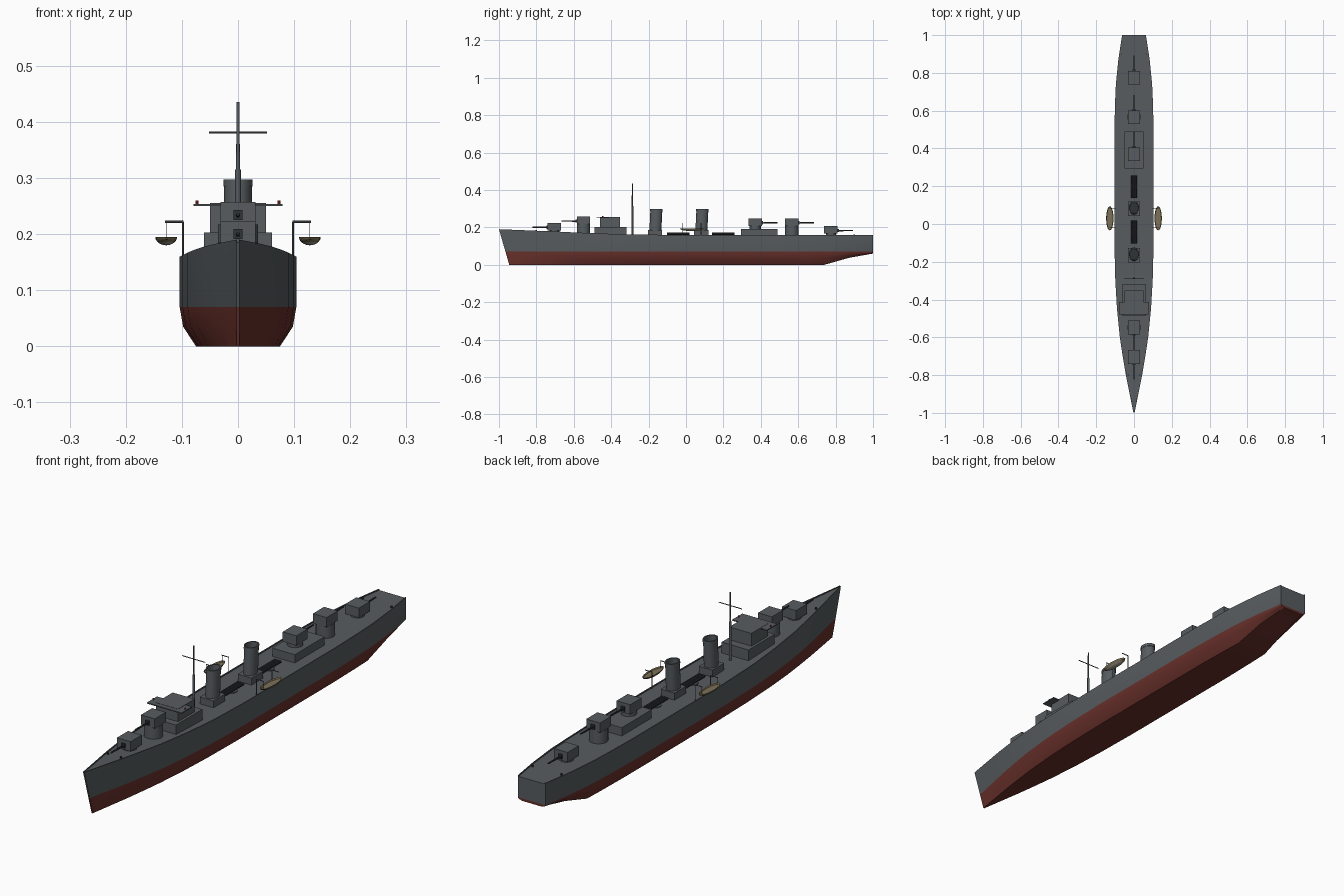
import bpy, bmesh, math
from mathutils import Matrix, Vector

if "Cube" in bpy.data.objects:
    bpy.data.objects.remove(bpy.data.objects["Cube"])


def material(name, rgb):
    m = bpy.data.materials.new(name)
    m.diffuse_color = (*rgb, 1)
    m.use_nodes = True
    m.node_tree.nodes["Principled BSDF"].inputs["Base Color"].default_value = m.diffuse_color
    return m


GREY = material("hull_grey", (0.095, 0.107, 0.115))
RED = material("underwater_red", (0.14, 0.03, 0.024))
DARK = material("dark_metal", (0.03, 0.034, 0.037))
TAN = material("boat_tan", (0.2, 0.165, 0.095))
CREAM = material("boat_cream", (0.36, 0.34, 0.27))
LAMP = material("lamp_red", (0.4, 0.03, 0.03))


def finish(name, bm, *mats):
    bmesh.ops.recalc_face_normals(bm, faces=bm.faces)
    me = bpy.data.meshes.new(name)
    bm.to_mesh(me)
    bm.free()
    for m in mats:
        me.materials.append(m)
    ob = bpy.data.objects.new(name, me)
    bpy.context.collection.objects.link(ob)
    return ob


def box(name, x, y, z, mat=GREY, slope=0):
    """Box from (min, max) pairs; slope pulls the top edge back on the +y side."""
    bm = bmesh.new()
    bmesh.ops.create_cube(bm, size=1)
    for v in bm.verts:
        front_top = v.co.y > 0 and v.co.z > 0
        v.co = [r[0] if c < 0 else r[1] for c, r in zip(v.co, (x, y, z))]
        if slope and (v.co.y == (y[1] if slope > 0 else y[0])) and v.co.z == z[1]:
            v.co.y -= slope
    return finish(name, bm, mat)


def rod(name, a, b, r, mat=GREY, r2=None, sides=16):
    """Cylinder or cone between two points."""
    a, b = Vector(a), Vector(b)
    d = b - a
    bm = bmesh.new()
    M = Matrix.Translation((a + b) / 2) @ d.to_track_quat('Z', 'Y').to_matrix().to_4x4()
    bmesh.ops.create_cone(bm, cap_ends=True, segments=sides, radius1=r,
                          radius2=r if r2 is None else r2, depth=d.length, matrix=M)
    return finish(name, bm, mat)


# Hull: stations of (y, half beam, deck height, keel height)
stations = [(-1, .003, .19, 0), (-.9, .023, .186, 0), (-.8, .043, .182, 0), (-.7, .06, .178, 0),
            (-.6, .075, .173, 0), (-.45, .09, .167, 0), (-.3, .099, .162, 0), (-.1, .104, .16, 0),
            (.2, .104, .16, 0), (.5, .104, .16, 0), (.65, .1, .16, 0), (.74, .096, .16, 0),
            (.87, .083, .16, .037), (1, .063, .16, .06)]
bm = bmesh.new()
rings = []
for y, w, zd, zk in stations:
    lip = min(.004, w * .4)
    half = [(.72 * w, zk), (.94 * w, zk + (.07 - zk) * .5), (w, .07),
            (w, zd), (w - lip, zd), (w - lip, zd - .004)]
    rake = .055 * max(0, (-.4 - y) / .6)
    pts = half + [(-x, z) for x, z in reversed(half)]
    rings.append([bm.verts.new((x, y + rake * (1 - z / zd), z)) for x, z in pts])
for a, b in zip(rings, rings[1:]):
    for i in range(len(a)):
        j = (i + 1) % len(a)
        bm.faces.new((a[i], a[j], b[j], b[i]))
bm.faces.new(rings[0])
bm.faces.new(rings[-1])
# cut the stem and transom caps at the waterline, then paint by height
bmesh.ops.bisect_plane(bm, geom=bm.verts[:] + bm.edges[:] + bm.faces[:], dist=1e-5,
                       plane_co=(0, 0, .07), plane_no=(0, 0, 1))
for f in bm.faces:
    f.material_index = int(f.calc_center_median().z < .07)
finish("hull", bm, GREY, RED)


# Guns: shield, pedestal, barrel
def gun(name, y, z, d, deck, base_r):
    rod(name + "_pedestal", (0, y, deck - .008), (0, y, z), base_r, sides=20)
    box(name + "_shield", (-.031, .031), (y - .036, y + .036), (z, z + .04), slope=.007 * d)
    rod(name + "_barrel", (0, y + d * .025, z + .016), (0, y + d * .118, z + .018), .0042, DARK, .003, 10)
    box(name + "_breech", (-.008, .008), sorted((y + d * .03, y + d * .042)), (z + .008, z + .026), DARK)


gun("bow_gun", -.704, .183, -1, .174, .027)
gun("raised_bow_gun", -.548, .217, -1, .167, .036)
gun("deckhouse_gun", .37, .207, 1, .19, .03)
gun("raised_stern_gun", .566, .207, 1, .157, .036)
gun("stern_gun", .775, .166, 1, .157, .027)

# Bridge
box("bridge_lower_house", (-.061, .061), (-.488, -.318), (.155, .203))
box("bridge_upper_house", (-.05, .05), (-.46, -.352), (.203, .255))
box("bridge_wings", (-.079, .079), (-.478, -.412), (.250, .254))
for s in (-1, 1):
    rod("navigation_lamp", (s * .073, -.445, .254), (s * .073, -.445, .26), .003, LAMP, sides=10)

# Aft deckhouse
box("aft_deckhouse", (-.051, .051), (.295, .489), (.15, .19))

# Mast and yard
rod("lower_mast", (0, -.287, .15), (0, -.287, .315), .005)
rod("upper_mast", (0, -.287, .315), (0, -.287, .435), .0035, r2=.0025)
rod("yard", (-.052, -.287, .381), (.052, -.287, .381), .0018, sides=8)

# Funnels: oval, slightly raked, hollow at the top
for n, y in (("forward", -.164), ("aft", .082)):
    box(n + "_funnel_base", (-.031, .031), (y - .039, y + .037), (.15, .185))
    bm = bmesh.new()
    loops = []
    for z, k in ((.18, 1), (.285, 1), (.285, 1.05), (.297, 1.05), (.297, .86), (.27, .86)):
        loops.append([bm.verts.new((.025 * k * math.cos(t), y + .032 * k * math.sin(t)
                                    + (z - .18) * .05, z))
                      for t in (i * math.tau / 24 for i in range(24))])
    for a, b in zip(loops, loops[1:]):
        for i in range(24):
            bm.faces.new((a[i], a[i - 1], b[i - 1], b[i]))
    bm.faces.new(loops[0])
    bm.faces.new(loops[-1]).material_index = 1
    finish(n + "_funnel", bm, GREY, DARK)

# Torpedo tube mounts: three tubes on a turntable
for n, y in (("forward", -.042), ("aft", .198)):
    rod(n + "_tube_turntable", (0, y, .15), (0, y, .16), .022, sides=20)
    for x in (-.011, 0, .011):
        rod(n + "_torpedo_tube", (x, y - .06, .166), (x, y + .06, .166), .0055, DARK, sides=10)

# Lifeboats with davits on both sides
for s in (-1, 1):
    bm = bmesh.new()
    bmesh.ops.create_uvsphere(bm, u_segments=20, v_segments=10, radius=1)
    cut = bmesh.ops.bisect_plane(bm, geom=bm.verts[:] + bm.edges[:] + bm.faces[:], dist=1e-5,
                                 plane_co=(0, 0, 0), plane_no=(0, 0, 1), clear_outer=True)
    rim = [e for e in bm.edges if e.is_boundary]
    top = bmesh.ops.contextual_create(bm, geom=rim)["faces"]
    for v in bm.verts:
        v.co = (s * .128 + v.co.x * .0195, .03 + v.co.y * .064, .195 + v.co.z * .015)
    ring = bmesh.ops.inset_region(bm, faces=top, thickness=.003)["faces"]
    for f in top + ring:
        f.material_index = 1
    bmesh.ops.translate(bm, verts=list({v for f in top for v in f.verts}), vec=(0, 0, -.005))
    for f in bm.faces:
        if f.calc_center_median().z > .187:
            f.material_index = 1
    finish("lifeboat", bm, CREAM, TAN)
    for y in (-.02, .08):
        rod("davit_post", (s * .098, y, .15), (s * .098, y, .222), .0018, sides=8)
        rod("davit_arm", (s * .097, y, .222), (s * .13, y, .222), .0018, sides=8)
        rod("davit_fall", (s * .128, y, .222), (s * .128, y, .192), .0007, sides=6)
    # Mooring bollards
    for y, x, z in ((-.8, .03, .178), (.9, .066, .156)):
        rod("bollard", (s * x, y, z - .004), (s * x, y, z + .007), .004, DARK, sides=10)

# Smooth shading with sharp edges kept
for ob in bpy.context.scene.objects:
    ob.select_set(True)
    bpy.context.view_layer.objects.active = ob
bpy.ops.object.shade_smooth_by_angle(angle=math.radians(30))
